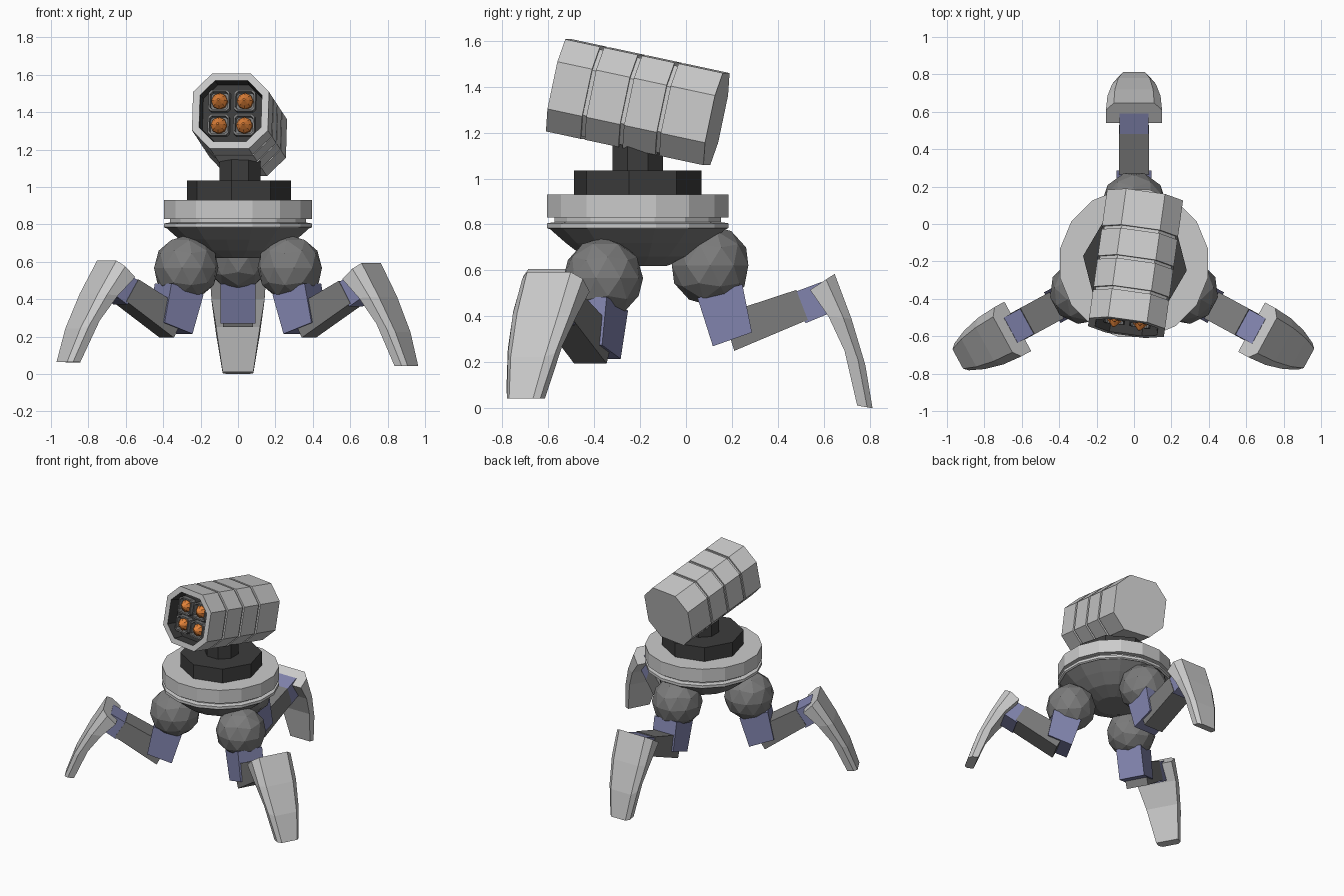
import bpy, bmesh
from math import radians, sin, cos, pi
from mathutils import Matrix, Vector

if "Cube" in bpy.data.objects:
    bpy.data.objects.remove(bpy.data.objects["Cube"])


def material(name, rgb):
    m = bpy.data.materials.new(name)
    m.diffuse_color = (*rgb, 1)
    m.use_nodes = True
    m.node_tree.nodes["Principled BSDF"].inputs["Base Color"].default_value = m.diffuse_color
    return m


MID = material("mid_grey", (0.2, 0.2, 0.2))
DARK = material("dark_grey", (0.045, 0.045, 0.045))
BLUE = material("joint_blue", (0.22, 0.23, 0.42))
ORANGE = material("warhead_orange", (0.75, 0.22, 0.04))
CY = -0.21  # y of the turret axis


def loft(name, rings, mat=None, matrix=Matrix()):
    """Skin a list of equal-length point rings and cap both ends."""
    bm = bmesh.new()
    rows = [[bm.verts.new(matrix @ Vector(p)) for p in ring] for ring in rings]
    n = len(rows[0])
    for a, b in zip(rows, rows[1:]):
        for i in range(n):
            j = (i + 1) % n
            bm.faces.new((a[i], a[j], b[j], b[i]))
    bm.faces.new(rows[0][::-1])
    bm.faces.new(rows[-1])
    bmesh.ops.recalc_face_normals(bm, faces=bm.faces)
    me = bpy.data.meshes.new(name)
    bm.to_mesh(me)
    bm.free()
    ob = bpy.data.objects.new(name, me)
    bpy.context.collection.objects.link(ob)
    if mat:
        me.materials.append(mat)
    return ob


def lathe(name, profile, sides, mat=None, turn=0.0, x=0.0):
    """Revolve (radius, z) points around the turret axis."""
    rings = [[(x + r * cos(turn + 2 * pi * i / sides),
               CY + r * sin(turn + 2 * pi * i / sides), z)
              for i in range(sides)] for r, z in profile]
    return loft(name, rings, mat)


def octagon(half, flat, y, cx=0.0, cz=0.0):
    """Square with cut corners in the xz plane."""
    pts = [(half, -flat), (half, flat), (flat, half), (-flat, half),
           (-half, flat), (-half, -flat), (-flat, -half), (flat, -half)]
    return [(cx + a, y, cz + b) for a, b in pts]


# Hull: round deck with a groove, and faceted belly
lathe("deck", [(0.37, 0.80), (0.37, 0.83), (0.403, 0.83), (0.403, 0.93)], 16, None, pi / 16)
lathe("deck_lower_ring", [(0.395, 0.78), (0.403, 0.785), (0.403, 0.805), (0.37, 0.81)], 16, None, pi / 16)
lathe("belly", [(0.13, 0.62), (0.24, 0.66), (0.32, 0.72), (0.393, 0.783)], 16, MID, pi / 16)

# Turret mount
lathe("turret_base", [(0.28, 0.92), (0.28, 1.035)], 8, DARK, radians(-8), 0.005)
lathe("turret_column", [(0.118, 1.03), (0.118, 1.25)], 8, DARK, radians(22.5), 0.01)

# Launcher: cut-corner box with three grooves and a recessed mouth
aim = (Matrix.Translation((0.008, CY, 1.332))
       @ Matrix.Rotation(radians(-8), 4, 'Z') @ Matrix.Rotation(radians(-12), 4, 'X'))
H, F, L = 0.205, 0.105, 0.354
rings = [octagon(H, F, L)]
for d in (0.50, 0.335, 0.165):
    y = d - L
    rings += [octagon(H, F, y + 0.009), octagon(H - 0.012, F - 0.005, y + 0.009),
              octagon(H - 0.012, F - 0.005, y - 0.009), octagon(H, F, y - 0.009)]
rings += [octagon(H, F, -L), octagon(0.167, 0.088, -L), octagon(0.160, 0.084, -L + 0.08)]
launcher = loft("launcher_box", rings, material("light_grey", (0.6, 0.6, 0.6)), aim)
launcher.data.materials.append(DARK)
polys = launcher.data.polygons
for k in [len(polys) - 1] + list(range(len(polys) - 10, len(polys) - 2)):
    polys[k].material_index = 1

# Four tubes with pointed warheads
for sx in (-1, 1):
    for sz in (-1, 1):
        cx, cz = sx * 0.069, sz * 0.066
        loft("launch_tube", [octagon(h, f, -L + d, cx, cz) for h, f, d in
                             ((0.057, 0.043, 0.08), (0.057, 0.043, 0.035),
                              (0.048, 0.036, 0.035), (0.046, 0.034, 0.07))], MID, aim)
        loft("warhead", [[(cx + r * cos(i * pi / 4), -L + d, cz + r * sin(i * pi / 4))
                          for i in range(8)] for r, d in
                         ((0.044, 0.075), (0.044, 0.05), (0.028, 0.03), (0.006, 0.008))], ORANGE, aim)


def prism(name, profile, w, mat, matrix):
    """Side profile (radial, z) given a width."""
    return loft(name, [[(r, s, z) for r, z in profile] for s in (-w, w)], mat, matrix)


def leg(label, angle, drop, lift):
    base = (Matrix.Translation((0, CY, -drop)) @ Matrix.Rotation(radians(angle), 4, 'Z'))
    knee = Matrix.Translation((0.43, 0, 0.32))
    shin = base @ knee @ Matrix.Rotation(radians(-lift), 4, 'Y') @ knee.inverted()

    # Hip ball
    bm = bmesh.new()
    bmesh.ops.create_icosphere(bm, subdivisions=2, radius=0.175,
                               matrix=base @ Matrix.Translation((0.315, 0, 0.622)))
    me = bpy.data.meshes.new(label + "_hip_ball")
    bm.to_mesh(me)
    bm.free()
    me.materials.append(MID)
    bpy.context.collection.objects.link(bpy.data.objects.new(label + "_hip_ball", me))

    # Thigh, arm and ankle blocks
    prism(label + "_thigh", [(0.26, 0.48), (0.327, 0.27), (0.497, 0.33), (0.455, 0.54)], 0.093, BLUE, base)
    prism(label + "_arm", [(0.37, 0.41), (0.42, 0.25), (0.74, 0.385), (0.69, 0.515)], 0.08, MID, shin)
    prism(label + "_ankle", [(0.68, 0.505), (0.73, 0.37), (0.85, 0.42), (0.80, 0.55)], 0.077, BLUE, shin)

    # Curved, tapering foot plate
    rings = []
    for r0, z0, r1, z1, w in ((0.75, 0.515, 0.857, 0.585, 0.15), (0.83, 0.40, 0.93, 0.39, 0.142),
                              (0.90, 0.25, 0.99, 0.19, 0.117), (0.955, 0.012, 1.022, 0.0, 0.082)):
        rm, zm = r0 + 0.65 * (r1 - r0), z0 + 0.65 * (z1 - z0)
        rings.append([(r0, -w, z0), (rm, -w, zm), (r1, -0.72 * w, z1),
                      (r1, 0.72 * w, z1), (rm, w, zm), (r0, w, z0)])
    loft(label + "_foot", rings, None, shin)


leg("rear_leg", 90, 0.0, 0.0)
leg("front_right_leg", -28.5, 0.055, 9.0)
leg("front_left_leg", 208.5, 0.055, 11.0)
